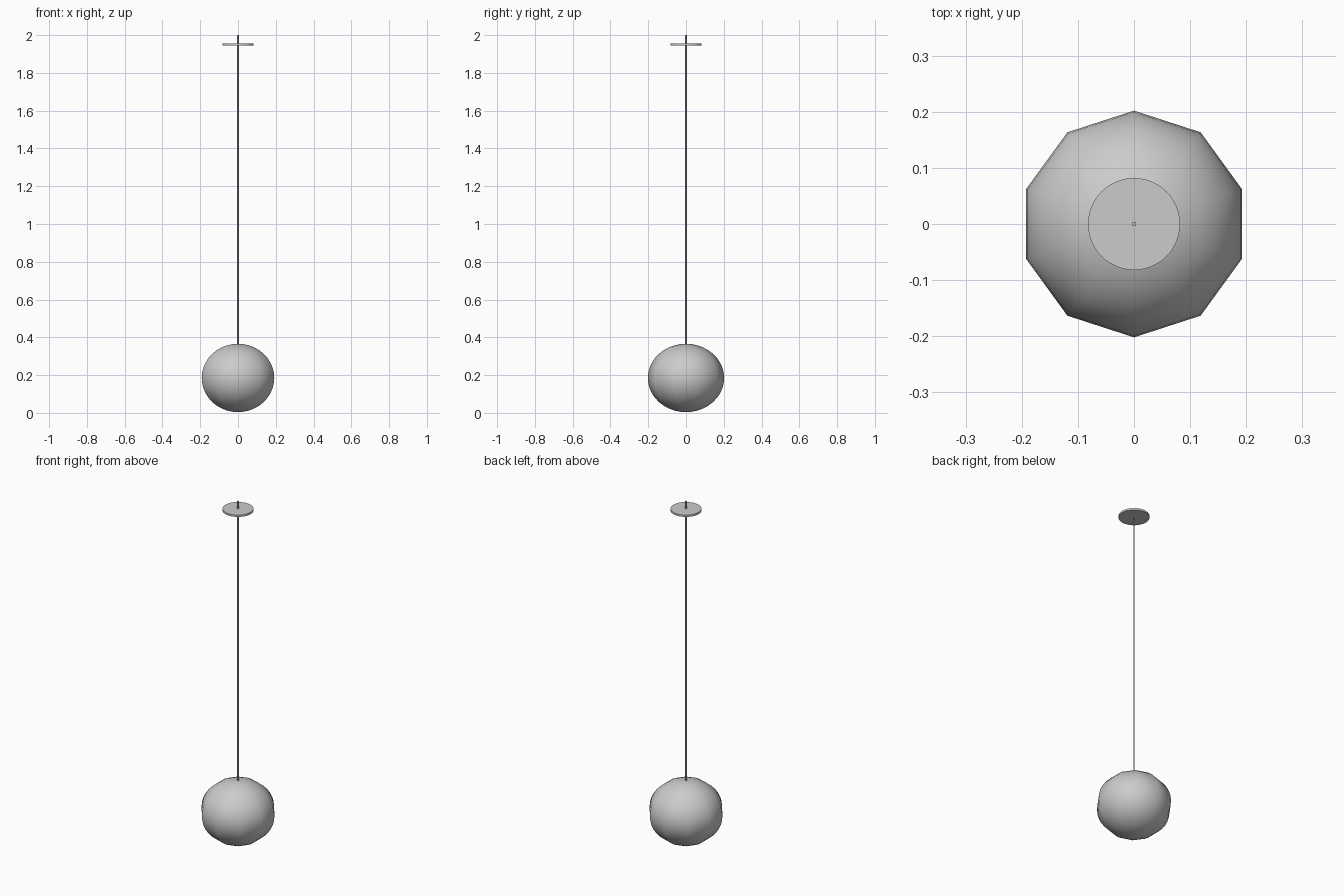
import bpy
from math import radians

if "Cube" in bpy.data.objects:
    bpy.data.objects.remove(bpy.data.objects["Cube"])


def cylinder(name, radius, z0, z1, sides):
    bpy.ops.mesh.primitive_cylinder_add(vertices=sides, radius=radius, depth=z1 - z0,
                                        location=(0, 0, (z0 + z1) / 2))
    obj = bpy.context.object
    obj.name = name
    bpy.ops.object.shade_smooth_by_angle(angle=radians(40))
    return obj


# Ten-sided, slightly flattened globe shade
bpy.ops.mesh.primitive_uv_sphere_add(segments=10, ring_count=20, radius=1,
                                     location=(0, 0, 0.185), rotation=(0, 0, radians(90)))
globe = bpy.context.object
globe.name = "globe_shade"
# put corners on the x axis
globe.scale = (0.202, 0.202, 0.181)
bpy.ops.object.transform_apply(location=False, rotation=True, scale=True)
globe.rotation_euler.z = radians(18)
bpy.ops.object.shade_smooth()

# Thin hanging cable and ceiling plate
cylinder("cable", 0.004, 0.34, 2.0, 12)
cylinder("ceiling_plate", 0.082, 1.945, 1.956, 48)
